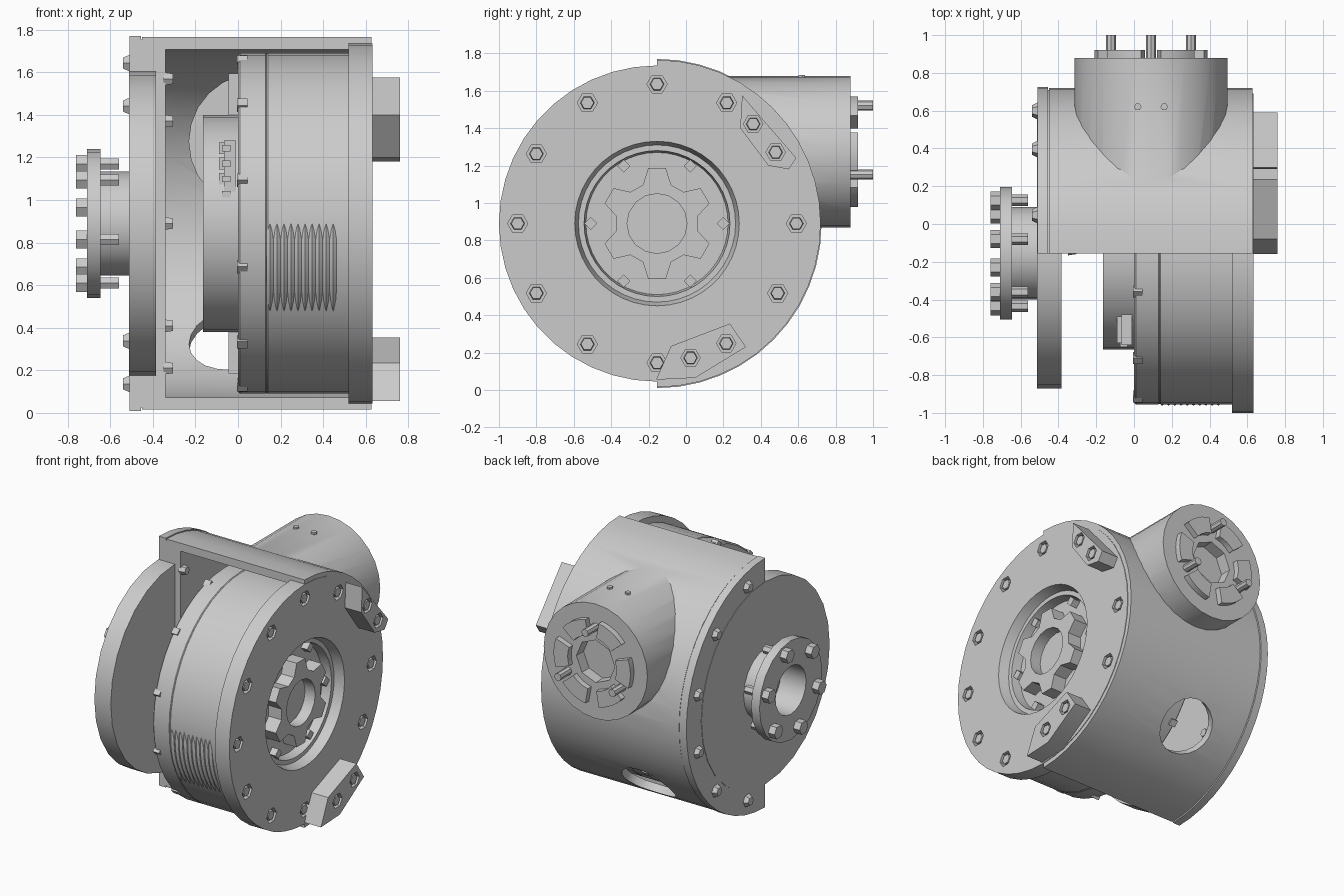
import bpy, bmesh
from math import cos, sin, tau, radians, pi
from mathutils import Vector

if "Cube" in bpy.data.objects:
    bpy.data.objects.remove(bpy.data.objects["Cube"])

grey = bpy.data.materials.new("plain grey")
grey.use_nodes = True
grey.diffuse_color = (0.6, 0.6, 0.6, 1)
grey.node_tree.nodes["Principled BSDF"].inputs["Base Color"].default_value = (0.6, 0.6, 0.6, 1)

X, Y = Vector((1, 0, 0)), Vector((0, 1, 0))
CY, CZ = -0.155, 0.89            # main axle
PX, PZ = 0.09, 1.275             # rear port axis
AXLE = Vector((0, CY, CZ))
PORT = Vector((PX, 0, PZ))
parts = []


def finish(name, bm):
    bmesh.ops.remove_doubles(bm, verts=bm.verts, dist=1e-5)
    bmesh.ops.recalc_face_normals(bm, faces=bm.faces)
    mesh = bpy.data.meshes.new(name)
    bm.to_mesh(mesh)
    bm.free()
    mesh.materials.append(grey)
    ob = bpy.data.objects.new(name, mesh)
    bpy.context.collection.objects.link(ob)
    parts.append(ob)
    return ob


def add_lathe(bm, profile, org, d=X, n=40, a0=0.0, a1=360.0):
    """Revolve a closed (radius, distance) loop around direction d."""
    u = Y if d == X else X
    v = d.cross(u) if d == X else u.cross(d)
    full = a1 - a0 >= 360
    rings = []
    for i in range(n if full else n + 1):
        a = radians(a0 + (a1 - a0) * i / n)
        side = u * cos(a) + v * sin(a)
        rings.append([bm.verts.new(org + side * r + d * t) for r, t in profile])
    k = len(profile)
    for i in range(n):
        p, q = rings[i], rings[(i + 1) % len(rings)]
        for j in range(k):
            m = (j + 1) % k
            if profile[j][0] < 1e-6 and profile[m][0] < 1e-6:
                continue
            if profile[j][0] < 1e-6:
                bm.faces.new((p[j], p[m], q[m]))
            elif profile[m][0] < 1e-6:
                bm.faces.new((p[j], p[m], q[j]))
            else:
                bm.faces.new((p[j], p[m], q[m], q[j]))
    if not full:
        bm.faces.new(rings[0])
        bm.faces.new(rings[-1])


def lathe(name, profile, org=AXLE, **kw):
    bm = bmesh.new()
    add_lathe(bm, profile, org, **kw)
    return finish(name, bm)


def rod(r, t0, t1, tip=None):
    return [(0, t0), (r, t0), (r if tip is None else tip, t1), (0, t1)]


def ring(r0, r1, t0, t1):
    return [(r0, t0), (r1, t0), (r1, t1), (r0, t1)]


def on_circle(r, deg):
    return AXLE + Vector((0, r * cos(radians(deg)), r * sin(radians(deg))))


def studs(name, spots, profile, d=X, n=6):
    bm = bmesh.new()
    for s in spots:
        add_lathe(bm, profile, s, d, n)
    return finish(name, bm)


def prism(name, outline, x0, x1):
    bm = bmesh.new()
    f = bm.faces.new([bm.verts.new((x0, y, z)) for y, z in outline])
    out = bmesh.ops.extrude_face_region(bm, geom=[f])["geom"]
    bmesh.ops.translate(bm, vec=(x1 - x0, 0, 0),
                        verts=[g for g in out if isinstance(g, bmesh.types.BMVert)])
    return finish(name, bm)


def box(name, lo, hi):
    return prism(name, [(lo[1], lo[2]), (hi[1], lo[2]), (hi[1], hi[2]), (lo[1], hi[2])], lo[0], hi[0])


def combine(ob, cutter, op="DIFFERENCE"):
    mod = ob.modifiers.new("cut", "BOOLEAN")
    mod.operation, mod.solver, mod.object = op, "EXACT", cutter
    bpy.context.view_layer.objects.active = ob
    bpy.ops.object.modifier_apply(modifier=mod.name)
    parts.remove(cutter)
    bpy.data.objects.remove(cutter)


# Rear half housing with its port, hollowed out
HALF = dict(a0=-90, a1=90, n=24)
shell = lathe("housing_shell", rod(0.875, -0.45, 0.628), **HALF)
combine(shell, lathe("port_body", rod(0.405, 0.1, 0.88), PORT, d=Y, n=28), "UNION")
combine(shell, lathe("cavity", rod(0.82, -0.34, 0.8), a0=-100, a1=100, n=26))
combine(shell, lathe("port_bore", rod(0.32, -0.1, 0.76), PORT, d=Y, n=24))
combine(shell, lathe("port_socket", rod(0.15, 0.8, 1), PORT, d=Y, n=8))
combine(shell, lathe("window", rod(0.19, 0.4, 1.2), AXLE + X * -0.04,
                     d=Vector((0, 0.72, -0.69)).normalized(), n=20))
lathe("housing_flange", rod(0.88, -0.51, -0.455), **HALF)
lathe("housing_seam", rod(0.865, -0.47, -0.44), **HALF)

# Port face: curved lugs, pins and two little pegs
bm = bmesh.new()
for k in range(6):
    add_lathe(bm, ring(0.19, 0.3, 0.87, 0.92), PORT, Y, 6, 60 * k - 20, 60 * k + 20)
finish("port_lugs", bm)
studs("port_pins", [PORT + Vector((cos(a), 0, sin(a))) * 0.245
                    for a in (pi / 2, pi / 2 + tau / 3, pi / 2 - tau / 3)],
      rod(0.027, 0.87, 1.0), Y, 8)
studs("port_pegs", [Vector((x, 0.62, 0)) for x in (0.02, 0.16)],
      rod(0.02, 1.64, 1.685), Vector((0, 0, 1)), 6)

# Left plate and its bolts
lathe("left_plate", rod(0.715, -0.513, -0.385), n=28)
studs("left_plate_bolts", [on_circle(0.78, a) for a in range(-75, 76, 30)],
      rod(0.05, -0.5, -0.54, 0.03))
studs("inner_wall_bolts", [on_circle(0.68, a) for a in (-88, -45, 0, 45, 88)],
      rod(0.035, -0.35, -0.305, 0.028))

# Left coupling
lathe("coupling", [(0.17, -0.71), (0.35, -0.71), (0.35, -0.645),
                   (0.245, -0.645), (0.245, -0.5), (0.17, -0.5)], n=20)
spots = [on_circle(0.29, a) for a in range(15, 360, 60)]
studs("coupling_bolts", spots, rod(0.048, -0.76, -0.7))
studs("coupling_nuts", spots, rod(0.03, -0.66, -0.56))

# Inner drum, hub and backing plate
lathe("drum", [(0, 0), (0.79, 0), (0.8, 0.01), (0.8, 0.13), (0.796, 0.135), (0.8, 0.14),
               (0.8, 0.53), (0.5, 0.53), (0.5, 0.44), (0, 0.44)], n=44)
lathe("drum_hub", rod(0.51, -0.165, 0.01), n=32)
lathe("drum_backing", rod(0.705, -0.045, 0.01), **HALF)
studs("drum_rim_clips", [on_circle(0.785, a) for a in range(15, 360, 30)],
      rod(0.032, -0.005, 0.045), n=4)

# Cooling ridges breaking through the front of the drum
bm = bmesh.new()
for k in range(10):
    add_lathe(bm, [(0, -0.016), (0.5, -0.016), (0.512, 0), (0.5, 0.016), (0, 0.016)],
              Vector((0.15 + 0.033 * k, CY - 0.295, CZ - 0.08)), X, 64)
finish("cooling_ridges", bm)

# Connector on the hub
box("connector_base", (-0.065, -0.64, 1.0), (-0.01, -0.45, 1.28))
for k in range(4):
    z = 1.0 + 0.072 * k
    box("connector_block", (-0.09, -0.63, z), (-0.02, -0.47, z + 0.055))
    box("connector_tab", (-0.075, -0.65, z + 0.012), (-0.035, -0.62, z + 0.042))

# Right flange with a recessed centre, and two mounting feet
flange = lathe("right_flange", [(0, 0.5), (0.38, 0.5), (0.39, 0.565), (0.42, 0.565), (0.44, 0.632),
                                (0.845, 0.632), (0.845, 0.52), (0.48, 0.52), (0.48, 0.46), (0, 0.46)],
               n=44)
low = [on_circle(0.745, a) for a in (0, 60, 90, 120, 150, 180, 210, 240, 270, 330)]
high_up = [on_circle(0.74, a) for a in (31, 46)]
high_down = [on_circle(0.74, a) for a in (-60, -76)]
combine(flange, studs("flange_pockets", low, rod(0.054, 0.595, 0.7)))
studs("flange_bolts", low, rod(0.04, 0.58, 0.628, 0.034))
upper = prism("upper_foot", [(0.3, 1.575), (0.29, 1.4), (0.44, 1.2), (0.55, 1.18), (0.59, 1.24)],
              0.6, 0.76)
lower = prism("lower_foot", [(-0.16, 0.055), (-0.08, 0.235), (0.235, 0.355), (0.32, 0.23),
                             (0.05, 0.065)], 0.6, 0.76)
for foot, spots in ((upper, high_up), (lower, high_down)):
    combine(foot, studs("foot_pockets", spots, rod(0.052, 0.72, 0.8)))
    studs("foot_bolts", spots, rod(0.04, 0.7, 0.755, 0.034))

# Toothed hub in the recess
outline = []
for k in range(6):
    for r, off in ((0.22, -20), (0.3, -9), (0.3, 9), (0.22, 20)):
        p = on_circle(r, 30 + 60 * k + off)
        outline.append((p.y, p.z))
gear = prism("toothed_hub", outline, 0.48, 0.6)
combine(gear, lathe("hub_bore", rod(0.16, 0.52, 0.7), n=16))
studs("recess_lugs", [on_circle(0.355, a) for a in range(0, 360, 60)],
      rod(0.035, 0.49, 0.55), n=4)

# Smooth round surfaces, keep edges sharp
bpy.ops.object.select_all(action="DESELECT")
for ob in parts:
    ob.select_set(True)
bpy.context.view_layer.objects.active = parts[0]
bpy.ops.object.shade_smooth_by_angle(angle=radians(30))
